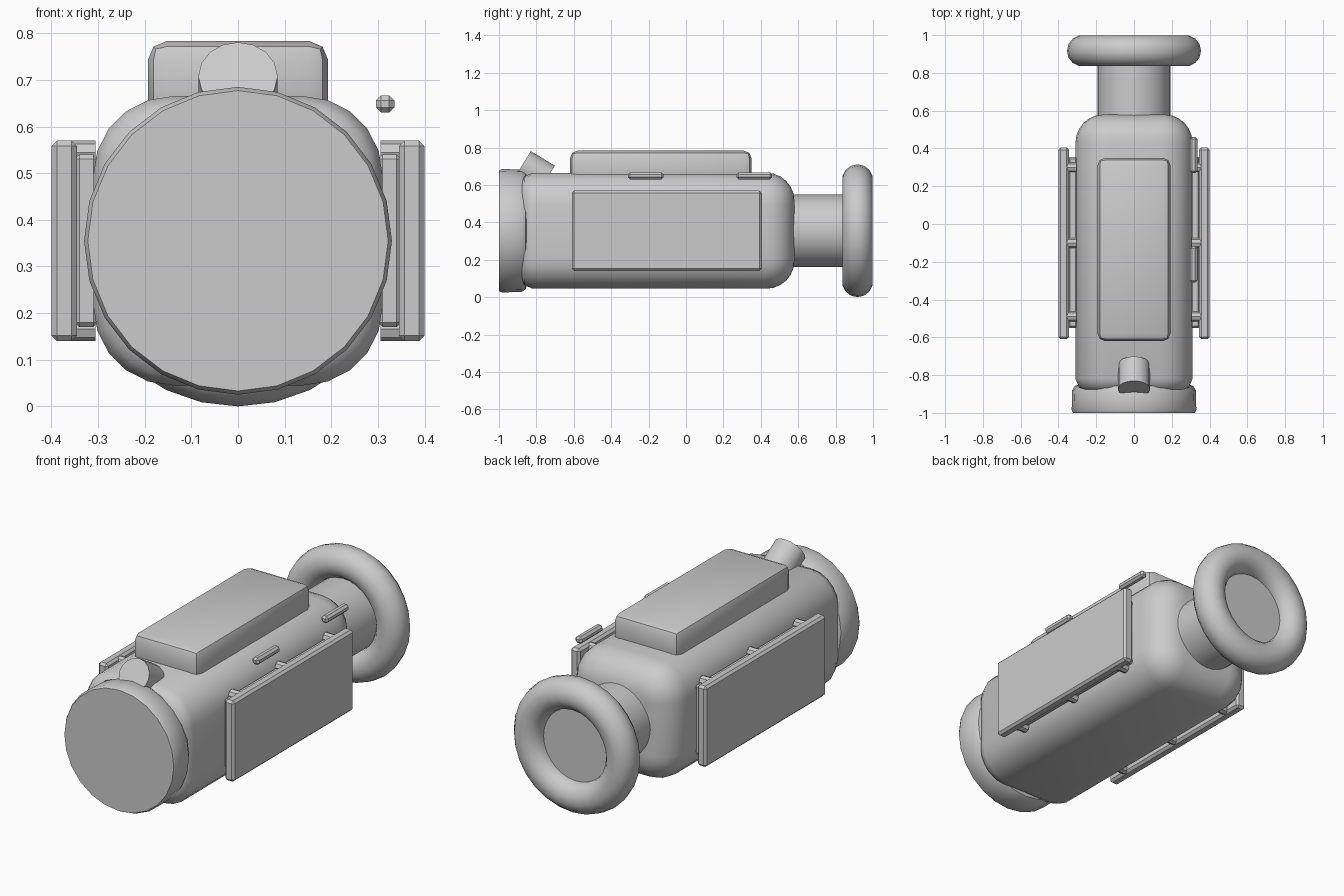
import bpy, bmesh, math
from mathutils import Matrix, Vector

cube = bpy.data.objects.get("Cube")
if cube:
    bpy.data.objects.remove(cube, do_unlink=True)

MID = 0.355  # height of the long axis

grey = bpy.data.materials.new("plain grey")
grey.use_nodes = True
grey.diffuse_color = (0.6, 0.6, 0.6, 1)
grey.node_tree.nodes["Principled BSDF"].inputs["Base Color"].default_value = (0.6, 0.6, 0.6, 1)


def finish(name, bm, smooth=35):
    bmesh.ops.recalc_face_normals(bm, faces=bm.faces)
    mesh = bpy.data.meshes.new(name)
    bm.to_mesh(mesh)
    bm.free()
    mesh.materials.append(grey)
    obj = bpy.data.objects.new(name, mesh)
    bpy.context.collection.objects.link(obj)
    bpy.ops.object.select_all(action='DESELECT')
    obj.select_set(True)
    bpy.context.view_layer.objects.active = obj
    bpy.ops.object.shade_smooth_by_angle(angle=math.radians(smooth))
    return obj


def loft(name, rings, closed=False, smooth=35):
    """Skin a list of equal-length point rings, capping the ends unless closed."""
    bm = bmesh.new()
    loops = [[bm.verts.new(p) for p in ring] for ring in rings]
    n = len(loops[0])
    pairs = list(zip(loops, loops[1:]))
    if closed:
        pairs.append((loops[-1], loops[0]))
    for a, b in pairs:
        for i in range(n):
            j = (i + 1) % n
            bm.faces.new((a[i], a[j], b[j], b[i]))
    if not closed:
        bm.faces.new(loops[0])
        bm.faces.new(loops[-1])
    return finish(name, bm, smooth)


def circle(y, r, n):
    turn = 2 * math.pi / n
    return [(r * math.sin(i * turn), y, MID + r * math.cos(i * turn)) for i in range(n)]


def rounded_section(y, inset):
    """Rounded square across the long axis."""
    half, radius = 0.31 - inset, 0.17 - inset
    points = []
    for corner in range(4):
        for step in range(6):
            a = math.pi / 2 * (corner + step / 5)
            sx = 1 if corner in (0, 3) else -1
            sz = 1 if corner in (0, 1) else -1
            points.append((sx * (half - radius) + radius * math.cos(a), y,
                           MID + sz * (half - radius) + radius * math.sin(a)))
    return points


def box(name, low, high, bevel=0, segments=1, smooth=25):
    low, high = Vector(low), Vector(high)
    bm = bmesh.new()
    bmesh.ops.create_cube(bm, size=1)
    bmesh.ops.scale(bm, vec=high - low, verts=bm.verts)
    bmesh.ops.translate(bm, vec=(low + high) / 2, verts=bm.verts)
    if bevel:
        bmesh.ops.bevel(bm, geom=bm.edges[:], offset=bevel, segments=segments,
                        profile=0.5, affect='EDGES')
    return finish(name, bm, smooth)


def rod(name, start, end, radius, sides):
    start, end = Vector(start), Vector(end)
    axis = end - start
    turn = axis.to_track_quat('Z', 'Y').to_matrix().to_4x4()
    bm = bmesh.new()
    bmesh.ops.create_cone(bm, cap_ends=True, segments=sides, radius1=radius, radius2=radius,
                          depth=axis.length, matrix=Matrix.Translation((start + end) / 2) @ turn)
    return finish(name, bm)


# Main body: tight rounding in front, full rounding behind
front_end = [(-0.89, 0.09), (-0.88, 0.05), (-0.865, 0.02), (-0.82, 0)]
back_end = [(0.43 + 0.15 * math.sin(a), 0.15 * (1 - math.cos(a)))
            for a in (math.pi / 2 * k / 6 for k in range(7))]
loft("main_body", [rounded_section(y, inset) for y, inset in front_end + back_end], smooth=40)

# Front disc
disc = [(-0.85, 0.29), (-0.857, 0.313), (-0.88, 0.327), (-0.985, 0.33), (-1, 0.322)]
loft("front_disc", [circle(y, r, 24) for y, r in disc])

# Rear neck and ring
loft("rear_neck", [circle(0.5, 0.193, 32), circle(0.925, 0.193, 32)])
tube = [2 * math.pi * k / 14 for k in range(14)]
loft("rear_ring", [circle(0.917 + 0.083 * math.sin(a), 0.272 + 0.083 * math.cos(a), 28)
                   for a in tube], closed=True, smooth=60)

# Top housing and tilted nozzle
box("top_housing", (-0.193, -0.62, 0.6), (0.193, 0.35, 0.783), 0.04, 2)
rod("front_nozzle", (0, -0.874, 0.708), (0, -0.745, 0.63), 0.085, 16)

# Side panels on backing plates, held by clips
for side, s in (("left", 1), ("right", -1)):
    def span(x1, x2):
        return sorted((s * x1, s * x2))
    a, b = span(0.345, 0.4)
    box(side + "_panel", (a, -0.61, 0.14), (b, 0.405, 0.57), 0.012)
    a, b = span(0.3, 0.35)
    box(side + "_backing_plate", (a, -0.55, 0.17), (b, 0.355, 0.54), 0.01)
    for i, y in enumerate((-0.49, -0.1, 0.3)):
        for level, z in (("lower", 0.166), ("upper", 0.544)):
            rod(f"{side}_{level}_clip_{i + 1}", (s * 0.305, y, z), (s * 0.375, y, z), 0.026, 8)

# Handrails along one shoulder
for place, y in (("front", -0.31), ("back", 0.27)):
    box(place + "_handrail", (0.296, y, 0.63), (0.335, y + 0.19, 0.667), 0.011)
